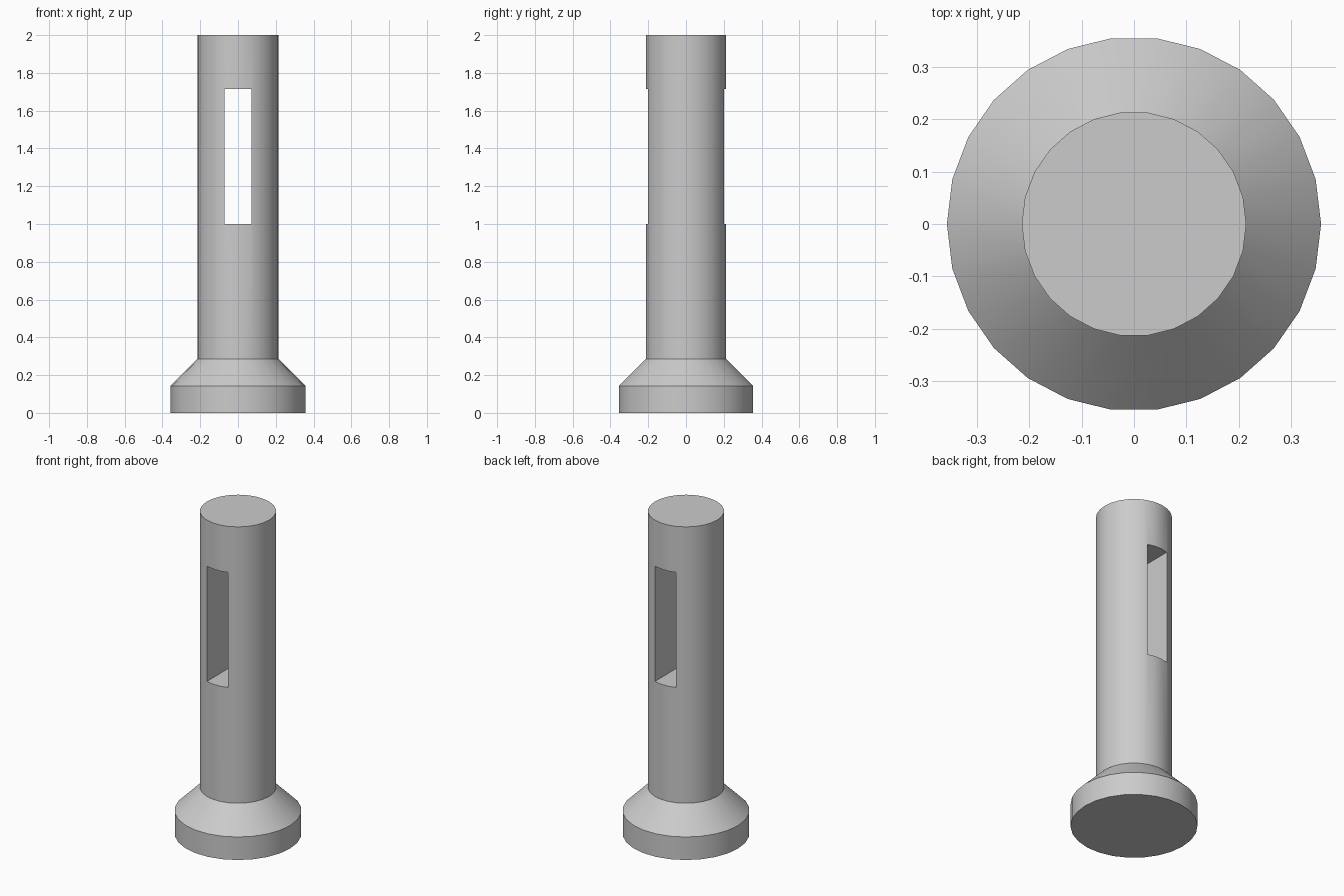
import bpy
import bmesh
import math

default_cube = bpy.data.objects.get("Cube")
if default_cube:
    bpy.data.objects.remove(default_cube, do_unlink=True)

UNIT = 1 / 7   # the part is 14 units tall
SIDES = 26

grey = bpy.data.materials.new("plain grey")
grey.use_nodes = True
colour = (0.6, 0.6, 0.6, 1)
grey.diffuse_color = colour
grey.node_tree.nodes["Principled BSDF"].inputs["Base Color"].default_value = colour


def lathe(name, profile):
    """Closed solid of revolution from (radius, height) pairs."""
    bm = bmesh.new()
    rings = []
    for radius, z in profile:
        rings.append([bm.verts.new((radius * math.cos(math.tau * i / SIDES),
                                    radius * math.sin(math.tau * i / SIDES), z))
                      for i in range(SIDES)])
    for low, high in zip(rings, rings[1:]):
        for i in range(SIDES):
            j = (i + 1) % SIDES
            bm.faces.new((low[i], low[j], high[j], high[i]))
    bm.faces.new(rings[0][::-1])
    bm.faces.new(rings[-1])
    mesh = bpy.data.meshes.new(name)
    bm.to_mesh(mesh)
    bm.free()
    mesh.materials.append(grey)
    obj = bpy.data.objects.new(name, mesh)
    bpy.context.collection.objects.link(obj)
    return obj


# Pin with a wide foot, a chamfered collar and a straight shaft
foot, shaft = 2.5 * UNIT, 1.5 * UNIT
pin = lathe("slotted_pin", [(foot, 0), (foot, UNIT), (shaft, 2 * UNIT), (shaft, 2)])

# Slot through the shaft from front to back
bpy.ops.mesh.primitive_cube_add(size=1, location=(0, 0, 9.5 * UNIT))
cutter = bpy.context.object
cutter.name = "slot_cutter"
cutter.scale = (UNIT, 1, 5 * UNIT)
cutter.data.materials.append(grey)
cutter.hide_render = True

cut = pin.modifiers.new("slot", 'BOOLEAN')
cut.operation = 'DIFFERENCE'
cut.solver = 'EXACT'
cut.object = cutter

bpy.ops.object.select_all(action='DESELECT')
pin.select_set(True)
bpy.context.view_layer.objects.active = pin
bpy.ops.object.modifier_apply(modifier=cut.name)
bpy.data.objects.remove(cutter, do_unlink=True)
bpy.ops.object.shade_smooth_by_angle(angle=math.radians(30))
